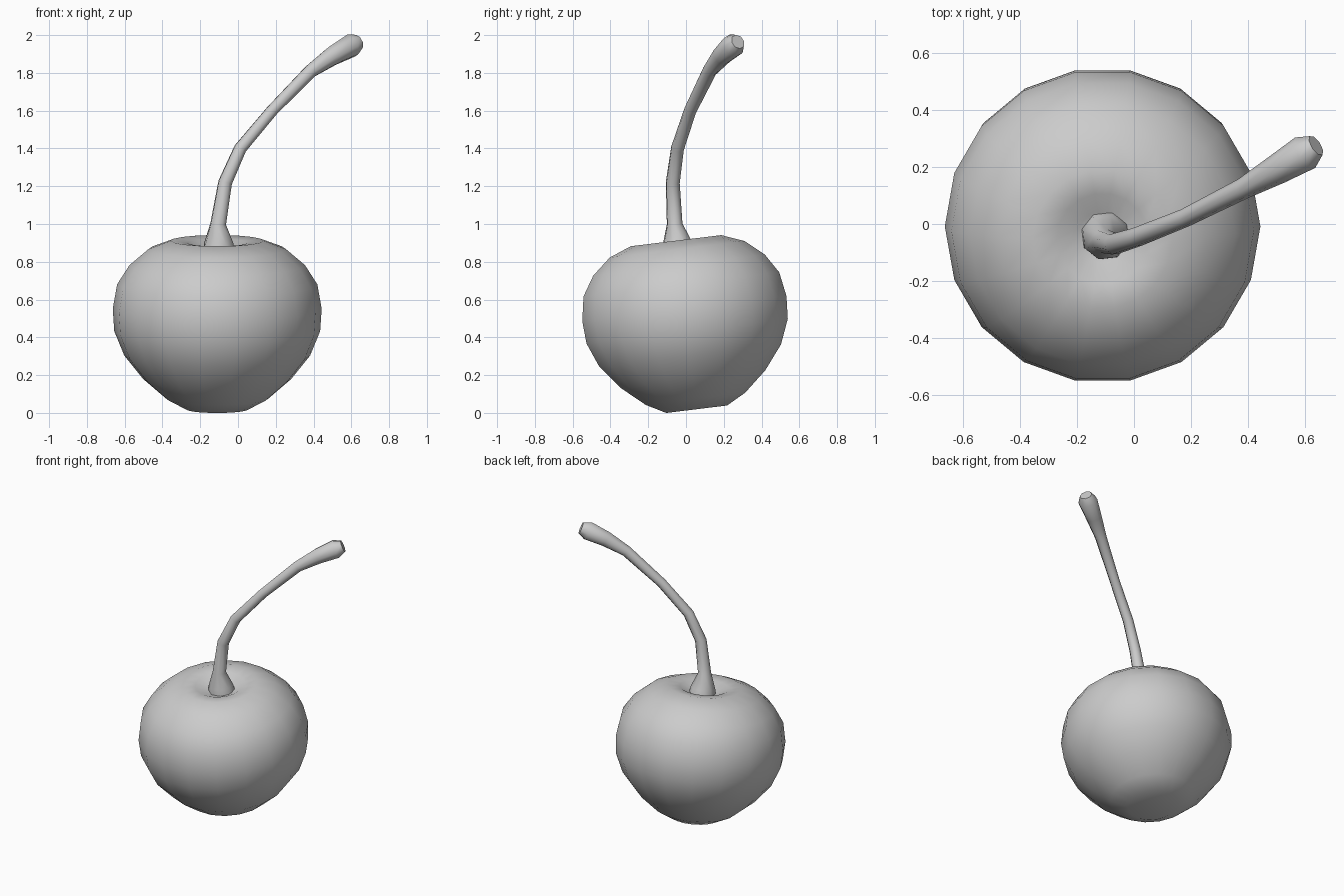
import bpy, bmesh
from math import radians, tau
from mathutils import Matrix

if "Cube" in bpy.data.objects:
    bpy.data.objects.remove(bpy.data.objects["Cube"])


def smooth(obj, angle):
    bpy.ops.object.select_all(action='DESELECT')
    obj.select_set(True)
    bpy.context.view_layer.objects.active = obj
    bpy.ops.object.shade_smooth_by_angle(angle=radians(angle))


# Fruit: lathed profile (radius, height), dimpled at both ends, leaning to the front
profile = [(0, .37), (.09, .385), (.16, .422), (.245, .433), (.365, .387),
           (.465, .302), (.53, .20), (.553, .07), (.545, -.05), (.492, -.18),
           (.392, -.305), (.27, -.41), (.165, -.466), (0, -.45)]
bm = bmesh.new()
verts = [bm.verts.new((r, 0, h)) for r, h in profile]
edges = [bm.edges.new(pair) for pair in zip(verts, verts[1:])]
bmesh.ops.spin(bm, geom=verts + edges, cent=(0, 0, 0), axis=(0, 0, 1),
               angle=tau, steps=18)
bmesh.ops.remove_doubles(bm, verts=bm.verts, dist=0.001)
bmesh.ops.recalc_face_normals(bm, faces=bm.faces)
bm.transform(Matrix.Translation((-.11, 0, .482)) @ Matrix.Rotation(radians(7), 4, 'X'))
mesh = bpy.data.meshes.new("fruit")
bm.to_mesh(mesh)
bm.free()
fruit = bpy.data.objects.new("fruit", mesh)
bpy.context.collection.objects.link(fruit)
smooth(fruit, 60)

# Stem: eight-sided tapering sweep, flared at the base and bulbed at the tip
path = [(-.10, -.04, .85, .088), (-.102, -.047, .90, .08), (-.105, -.06, 1.0, .043),
        (-.068, -.07, 1.22, .038), (.012, -.045, 1.40, .035),
        (.18, .022, 1.60, .033), (.385, .125, 1.81, .038),
        (.50, .19, 1.89, .053), (.60, .25, 1.945, .064), (.638, .275, 1.965, .04)]
curve = bpy.data.curves.new("stem", 'CURVE')
curve.dimensions = '3D'
curve.bevel_depth = 1
curve.bevel_resolution = 2
curve.use_fill_caps = True
spline = curve.splines.new('POLY')
spline.points.add(len(path) - 1)
for point, (x, y, z, radius) in zip(spline.points, path):
    point.co = (x, y, z, 1)
    point.radius = radius
stem = bpy.data.objects.new("stem", curve)
bpy.context.collection.objects.link(stem)
bpy.ops.object.select_all(action='DESELECT')
stem.select_set(True)
bpy.context.view_layer.objects.active = stem
bpy.ops.object.convert(target='MESH')
smooth(bpy.context.view_layer.objects.active, 60)
